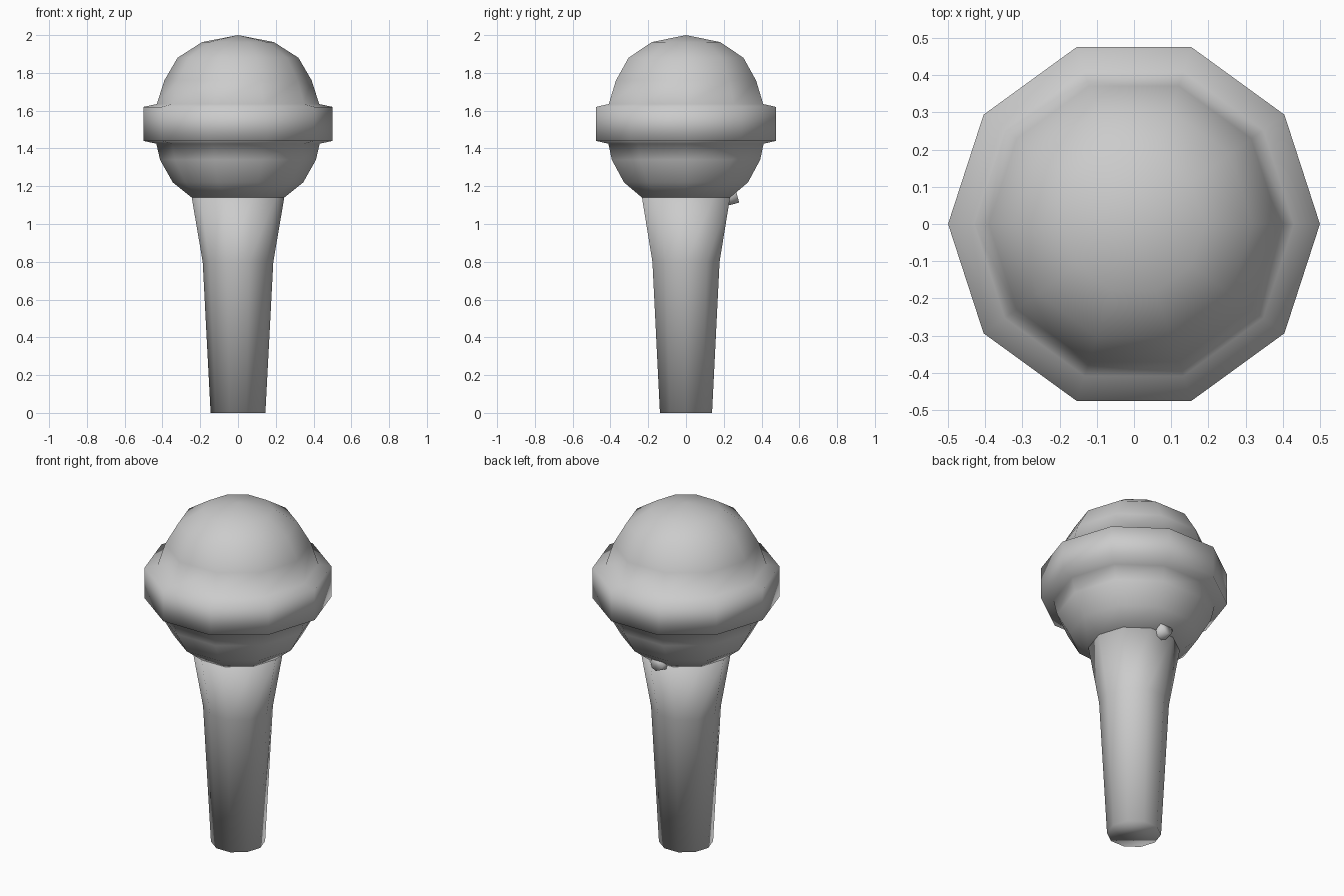
import bpy, bmesh, math
from mathutils import Matrix

if "Cube" in bpy.data.objects:
    bpy.data.objects.remove(bpy.data.objects["Cube"])

SIDES = 10


def finish(bm, name):
    bmesh.ops.recalc_face_normals(bm, faces=bm.faces)
    mesh = bpy.data.meshes.new(name)
    bm.to_mesh(mesh)
    bm.free()
    for p in mesh.polygons:
        p.use_smooth = True
    ob = bpy.data.objects.new(name, mesh)
    bpy.context.collection.objects.link(ob)
    return ob


def lathe(name, profile):
    """Spin a (radius, z) profile round the z axis; radius 0 makes a pole."""
    bm = bmesh.new()
    rings = []
    for r, z in profile:
        n = SIDES if r else 1
        rings.append([bm.verts.new((r * math.cos(math.tau * i / SIDES),
                                    r * math.sin(math.tau * i / SIDES), z))
                      for i in range(n)])
    for a, b in zip(rings, rings[1:]):
        for i in range(SIDES):
            j = (i + 1) % SIDES
            quad = [a[i % len(a)], a[j % len(a)], b[j % len(b)], b[i % len(b)]]
            bm.faces.new(list(dict.fromkeys(quad)))
    # close open ends
    for ring in (rings[0], rings[-1]):
        if len(ring) > 1:
            bm.faces.new(ring)
    return finish(bm, name)


# tapered handle
lathe("handle", [(0.145, 0), (0.187, 0.8), (0.245, 1.14)])

# rounded head with the raised band round its middle
lathe("head", [(0.245, 1.14), (0.345, 1.22), (0.413, 1.34), (0.432, 1.425),
               (0.5, 1.44), (0.5, 1.62), (0.43, 1.635), (0.39, 1.76),
               (0.32, 1.88), (0.19, 1.963), (0, 2.0)])

# small round button on the back, just below the head
bm = bmesh.new()
bmesh.ops.create_cone(bm, cap_ends=True, segments=8, radius1=0.043, radius2=0.043,
                      depth=0.1,
                      matrix=Matrix.Translation((0, 0.222, 1.142))
                      @ Matrix.Rotation(math.radians(-75), 4, 'X'))
finish(bm, "button")
